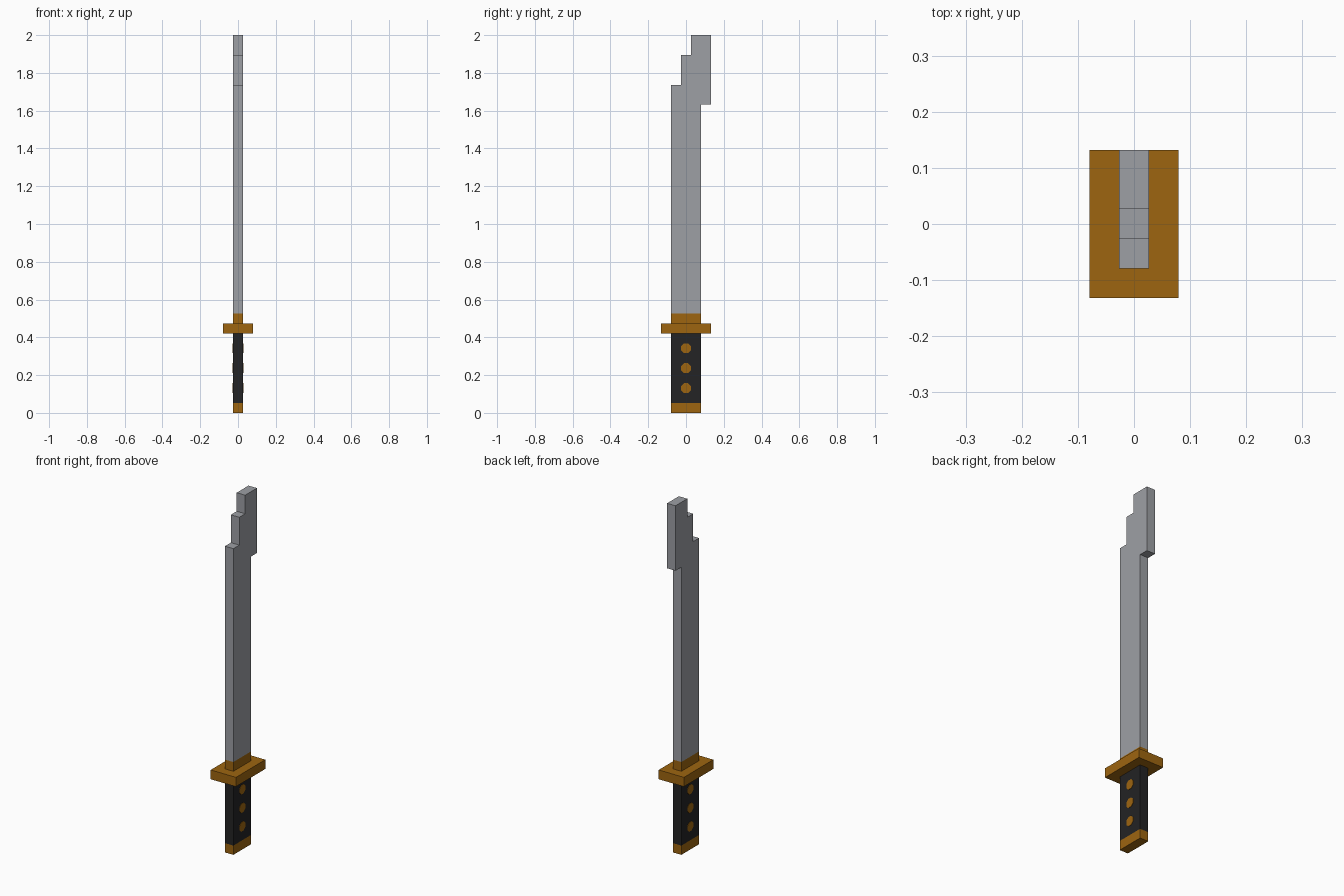
import bpy
import bmesh
import math
from mathutils import Matrix

U = 2 / 38  # one block unit: the sword is 38 units tall

if "Cube" in bpy.data.objects:
    bpy.data.objects.remove(bpy.data.objects["Cube"], do_unlink=True)


def material(name, colour):
    mat = bpy.data.materials.new(name)
    mat.use_nodes = True
    mat.diffuse_color = colour
    bsdf = next(n for n in mat.node_tree.nodes if n.type == "BSDF_PRINCIPLED")
    bsdf.inputs["Base Color"].default_value = colour
    return mat


steel = material("steel_grey", (0.34, 0.35, 0.375, 1))
brass = material("dark_brass", (0.34, 0.13, 0.005, 1))
black = material("grip_black", (0.017, 0.017, 0.018, 1))


def finish(name, bm, mat):
    bmesh.ops.recalc_face_normals(bm, faces=bm.faces)
    mesh = bpy.data.meshes.new(name)
    bm.to_mesh(mesh)
    bm.free()
    mesh.materials.append(mat)
    obj = bpy.data.objects.new(name, mesh)
    bpy.context.collection.objects.link(obj)
    return obj


def block(name, width, depth, bottom, top, mat):
    """Box centred on the vertical axis, measured in block units."""
    bm = bmesh.new()
    place = Matrix.Translation((0, 0, (bottom + top) / 2 * U))
    size = Matrix.Diagonal((width * U, depth * U, (top - bottom) * U, 1))
    bmesh.ops.create_cube(bm, size=1, matrix=place @ size)
    return finish(name, bm, mat)


# Handle, guard and collar
block("pommel", 1, 3, 0, 1, brass)
block("grip", 1, 3, 1, 8, black)
block("guard", 3, 5, 8, 9, brass)
block("collar", 1, 3, 9, 10, brass)

# Blade: stepped outline extruded across its thickness
outline = [(-1.5, 10), (1.5, 10), (1.5, 31), (2.5, 31), (2.5, 38),
           (0.5, 38), (0.5, 36), (-0.5, 36), (-0.5, 33), (-1.5, 33)]
bm = bmesh.new()
side = bm.faces.new([bm.verts.new((-U / 2, y * U, z * U)) for y, z in outline])
grown = bmesh.ops.extrude_face_region(bm, geom=[side])
bmesh.ops.translate(bm, vec=(U, 0, 0),
                    verts=[v for v in grown["geom"] if isinstance(v, bmesh.types.BMVert)])
finish("blade", bm, steel)

# Grip studs: thin octagonal plates on both flat sides
for label, sign in (("left", 1), ("right", -1)):
    for number in range(3):
        bm = bmesh.new()
        place = (Matrix.Translation((sign * U / 2, 0, (2.5 + 2 * number) * U))
                 @ Matrix.Rotation(math.pi / 2, 4, "Y")
                 @ Matrix.Rotation(math.pi / 8, 4, "Z"))
        bmesh.ops.create_cone(bm, cap_ends=True, segments=8, radius1=0.54 * U,
                              radius2=0.54 * U, depth=0.004, matrix=place)
        finish(f"{label}_stud_{number + 1}", bm, brass)
